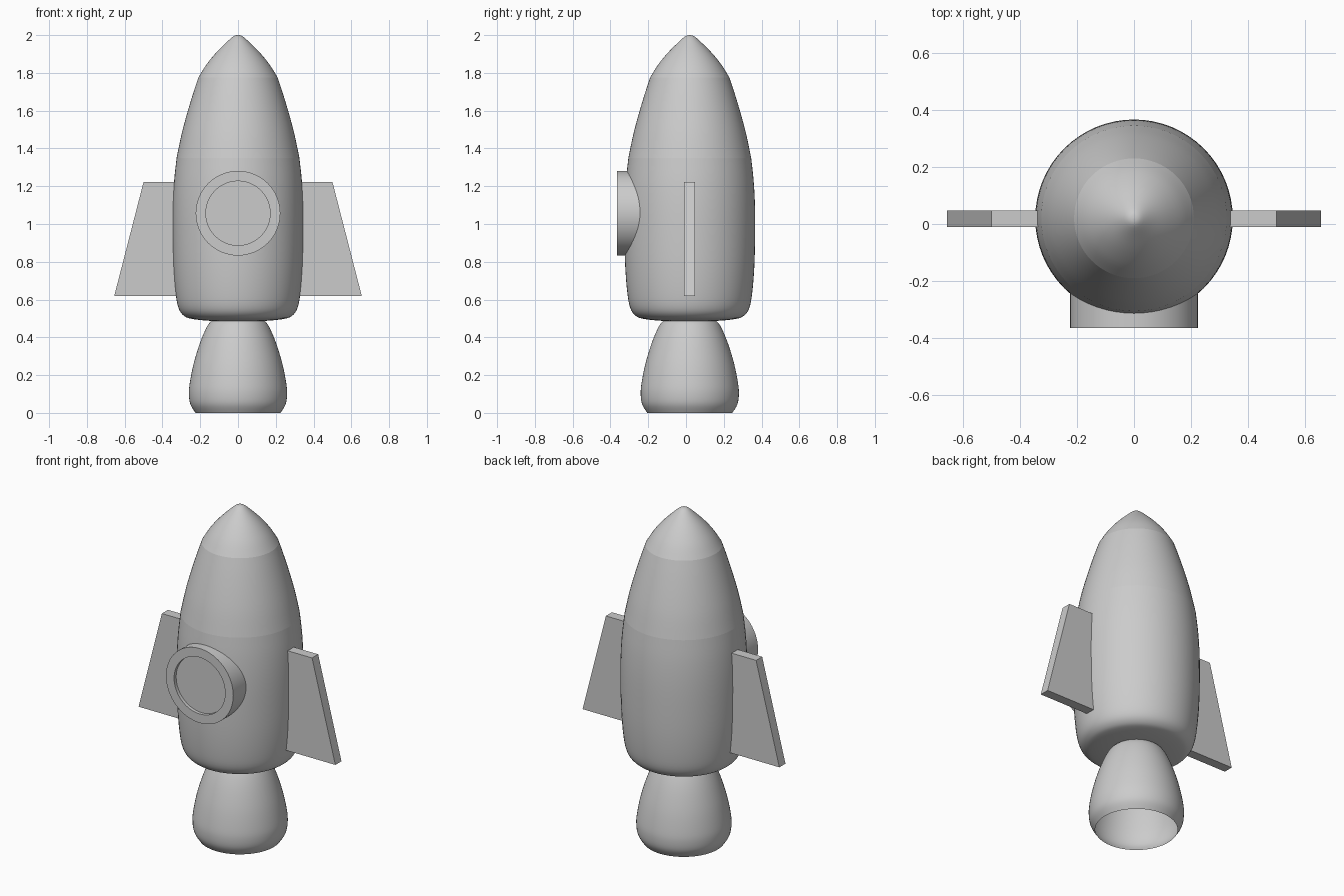
import bpy, bmesh, math

if "Cube" in bpy.data.objects:
    bpy.data.objects.remove(bpy.data.objects["Cube"])

CY = 0.02      # rocket axis sits slightly behind the origin because of the porthole
SEG = 64


def finish(bm, name, loc=(0, 0, 0), rot=(0, 0, 0), smooth=True):
    bmesh.ops.recalc_face_normals(bm, faces=bm.faces)
    me = bpy.data.meshes.new(name)
    bm.to_mesh(me)
    bm.free()
    ob = bpy.data.objects.new(name, me)
    bpy.context.collection.objects.link(ob)
    ob.location, ob.rotation_euler = loc, rot
    if smooth:
        bpy.ops.object.select_all(action='DESELECT')
        ob.select_set(True)
        bpy.context.view_layer.objects.active = ob
        bpy.ops.object.shade_smooth_by_angle(angle=math.radians(35))
    return ob


def refine(pts, n=4):
    """Catmull-Rom smoothing of a (radius, height) profile."""
    out = []
    for i in range(len(pts) - 1):
        p0, p1, p2, p3 = pts[max(i - 1, 0)], pts[i], pts[i + 1], pts[min(i + 2, len(pts) - 1)]
        for k in range(n):
            t = k / n
            out.append(tuple(max(0, 0.5 * (2 * b + (c - a) * t + (2 * a - 5 * b + 4 * c - d) * t * t
                                           + (3 * b - a - 3 * c + d) * t ** 3))
                             for a, b, c, d in zip(p0, p1, p2, p3)))
    return out + [pts[-1]]


def lathe(name, pts, loc=(0, CY, 0), rot=(0, 0, 0)):
    bm = bmesh.new()
    vs = [bm.verts.new((r, 0, z)) for r, z in pts]
    es = [bm.edges.new(p) for p in zip(vs, vs[1:])]
    bmesh.ops.spin(bm, geom=vs + es, cent=(0, 0, 0), axis=(0, 0, 1),
                   angle=math.tau, steps=SEG, use_duplicate=False)
    bmesh.ops.remove_doubles(bm, verts=bm.verts, dist=1e-5)
    return finish(bm, name, loc, rot)


# Hull: three smooth sections with visible seams
lathe("nose_cone", refine([(0, 2.0), (0.025, 1.993), (0.07, 1.953), (0.122, 1.9),
                           (0.17, 1.84), (0.21, 1.775)]))
lathe("upper_hull", refine([(0.21, 1.775), (0.238, 1.69), (0.271, 1.58),
                            (0.30, 1.47), (0.325, 1.35)]))
lathe("lower_hull", refine([(0.325, 1.35), (0.338, 1.23), (0.345, 1.1), (0.346, 0.95), (0.342, 0.78),
                            (0.331, 0.64), (0.315, 0.555), (0.285, 0.513), (0.24, 0.497),
                            (0.14, 0.487), (0, 0.485)]))

# Hollow engine bell, open at the bottom
lathe("engine_bell", refine([(0.12, 0.5), (0.15, 0.478), (0.175, 0.435), (0.205, 0.36), (0.235, 0.26),
                             (0.255, 0.16), (0.26, 0.1), (0.252, 0.045), (0.225, 0.0)]))

# Porthole ring with a recessed window, facing the front
lathe("porthole", [(0, 0.345), (0.17, 0.345), (0.17, 0.365), (0.224, 0.365), (0.224, 0.2), (0, 0.2)],
      loc=(0, 0, 1.057), rot=(math.radians(90), 0, 0))

# Side fins: swept flat plates
for side, label in ((1, "right_fin"), (-1, "left_fin")):
    bm = bmesh.new()
    face = bm.faces.new([bm.verts.new((side * x, CY - 0.03, z)) for x, z in
                         ((0.28, 0.62), (0.655, 0.62), (0.5, 1.222), (0.28, 1.222))])
    ext = bmesh.ops.extrude_face_region(bm, geom=[face])["geom"]
    bmesh.ops.translate(bm, vec=(0, 0.058, 0),
                        verts=[g for g in ext if isinstance(g, bmesh.types.BMVert)])
    # keep the plate closed on its starting side
    bm.edges.ensure_lookup_table()
    bmesh.ops.holes_fill(bm, edges=[e for e in bm.edges if e.is_boundary])
    finish(bm, label, smooth=False)
